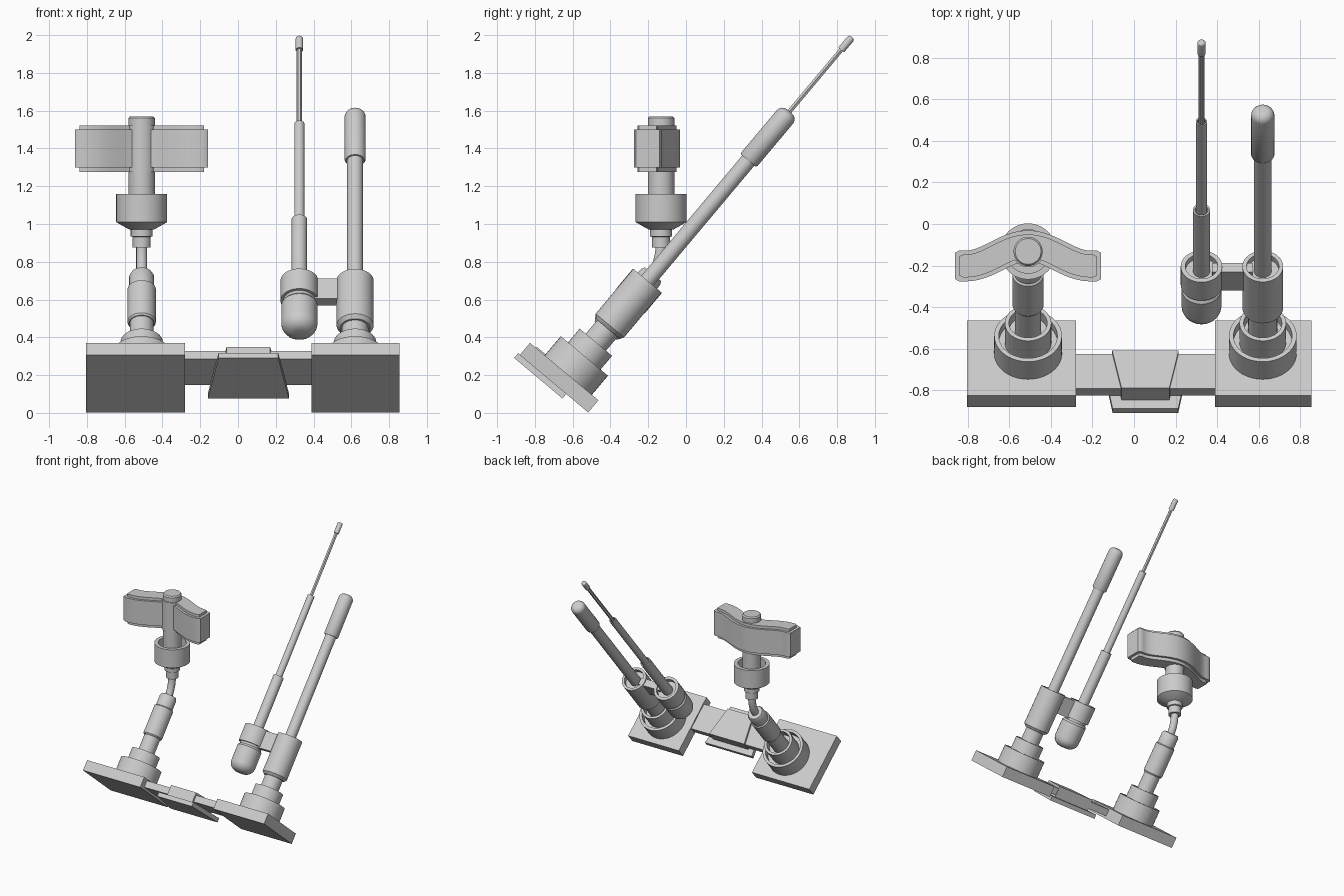
import bpy, bmesh, math
from mathutils import Matrix, Vector

if "Cube" in bpy.data.objects:
    bpy.data.objects.remove(bpy.data.objects["Cube"])

# Tilted frame: local y runs along the plate, local z runs along the levers
TILT = Matrix.Rotation(math.radians(-40), 4, 'X')
B = -0.606                     # lever axis position inside the tilted frame
LX, MX, RX = -0.51, 0.325, 0.62


def finish(name, bm, mat):
    bmesh.ops.recalc_face_normals(bm, faces=bm.faces)
    me = bpy.data.meshes.new(name)
    bm.to_mesh(me)
    bm.free()
    ob = bpy.data.objects.new(name, me)
    bpy.context.collection.objects.link(ob)
    ob.matrix_world = mat
    bpy.ops.object.select_all(action='DESELECT')
    ob.select_set(True)
    bpy.context.view_layer.objects.active = ob
    bpy.ops.object.shade_smooth_by_angle(angle=math.radians(32))
    return ob


def lathe(name, profile, mat, segs=40):
    """Closed solid turned from (radius, height) points around local z."""
    bm = bmesh.new()
    rings = []
    for r, h in profile:
        if r == 0:
            rings.append([bm.verts.new((0, 0, h))] * segs)
        else:
            rings.append([bm.verts.new((r * math.cos(2 * math.pi * i / segs),
                                        r * math.sin(2 * math.pi * i / segs), h))
                          for i in range(segs)])
    for a, b in zip(rings, rings[1:]):
        for i in range(segs):
            j = (i + 1) % segs
            vs = list(dict.fromkeys((a[i], a[j], b[j], b[i])))
            bm.faces.new(vs)
    return finish(name, bm, mat)


def solid(r, h0, h1):
    return [(0, h0), (r, h0), (r, h1), (0, h1)]


def cup(r, h0, h1, wall, depth):
    return [(0, h0), (r, h0), (r, h1), (r - wall, h1), (r - wall, h1 - depth), (0, h1 - depth)]


def arc(r, h, rho, up, n=6):
    """Rounded rim points from the side wall to the cap."""
    s = 1 if up else -1
    return [(r - rho + rho * math.cos(t), h - s * rho + s * rho * math.sin(t))
            for t in [math.pi / 2 * i / n for i in range(n + 1)]]


def prism(name, outline, axis, lo, hi, mat):
    """Extrude a 2D outline between lo and hi along z ('Z') or x ('X')."""
    bm = bmesh.new()
    place = (lambda p, h: (p[0], p[1], h)) if axis == 'Z' else (lambda p, h: (h, p[0], p[1]))
    a = [bm.verts.new(place(p, lo)) for p in outline]
    b = [bm.verts.new(place(p, hi)) for p in outline]
    bm.faces.new(a)
    bm.faces.new(b)
    for i in range(len(a)):
        j = (i + 1) % len(a)
        bm.faces.new((a[i], a[j], b[j], b[i]))
    return finish(name, bm, mat)


def box(name, x0, x1, y0, y1, z0, z1):
    return prism(name, [(x0, y0), (x1, y0), (x1, y1), (x0, y1)], 'Z', z0, z1, TILT)


def axis(x):
    return TILT @ Matrix.Translation((x, B, 0))


# Base plates and the linking bar
box("left_plate", -0.805, -0.28, -0.871, -0.398, -0.331, -0.247)
box("right_plate", 0.39, 0.855, -0.871, -0.398, -0.331, -0.247)
box("link_bar", -0.29, 0.40, -0.817, -0.60, -0.312, -0.258)

# Tapered clip around the link bar
CX = 0.055


def wedge(name, w0, w1, y0, y1, z0, z1):
    prism(name, [(CX - w0, y0), (CX + w0, y0), (CX + w1, y1), (CX - w1, y1)], 'Z', z0, z1, TILT)


wedge("clip_top", 0.115, 0.16, -0.83, -0.595, -0.335, -0.24)
wedge("clip_bottom", 0.158, 0.215, -0.884, -0.55, -0.362, -0.328)

# Stepped sockets on both plates
for side, x in (("left", LX), ("right", RX)):
    lathe(side + "_socket_outer", cup(0.163, -0.26, -0.115, 0.022, 0.05), axis(x))
    lathe(side + "_socket_inner", cup(0.112, -0.25, -0.02, 0.02, 0.06), axis(x))

# Right lever: post, clamp, rod and grip
lathe("right_post", solid(0.07, -0.2, 0.12), axis(RX))
lathe("right_clamp", [(0, 0.075), (0.08, 0.075), (0.098, 0.095), (0.098, 0.405), (0.078, 0.405),
                      (0.078, 0.37), (0, 0.37)], axis(RX))
lathe("right_rod", solid(0.042, 0.3, 1.3), axis(RX))
lathe("right_grip", [(0, 1.235), (0.05, 1.235)] + [(0.056, 1.245)] + arc(0.056, 1.575, 0.04, True)
      + [(0, 1.575)], axis(RX))
box("clamp_bridge", MX + 0.05, RX - 0.05, -0.635, -0.578, 0.258, 0.397)

# Telescopic rod: clamp, knob and thinning stages
lathe("rod_clamp", cup(0.1, 0.267, 0.405, 0.022, 0.035), axis(MX))
lathe("rod_knob", [(0, 0.04)] + arc(0.096, 0.04, 0.07, False)[::-1]
      + [(0.096, 0.235), (0.085, 0.25), (0.085, 0.28), (0, 0.28)], axis(MX))
lathe("rod_stage_1", cup(0.041, 0.3, 0.828, 0.009, 0.02), axis(MX))
lathe("rod_stage_2", cup(0.027, 0.7, 1.49, 0.007, 0.02), axis(MX), 24)
lathe("rod_stage_3", solid(0.014, 1.4, 2.02), axis(MX), 6)
lathe("rod_tip", [(0, 2.0), (0.02, 2.0)] + arc(0.02, 2.088, 0.012, True, 4) + [(0, 2.088)], axis(MX), 20)

# Left lever: stepped tilted post
lathe("left_post", solid(0.063, -0.2, 0.2), axis(LX))
lathe("left_sleeve", [(0, 0.11), (0.068, 0.11), (0.075, 0.12), (0.075, 0.345), (0.066, 0.352),
                      (0.066, 0.43), (0.056, 0.45), (0, 0.45)], axis(LX))

# Bent rod from the tilted post up to the upright head
HY = -0.132
start = TILT @ Vector((LX, B, 0.42))
up = TILT @ Vector((0, 0, 1))
p0, p3 = start, Vector((LX, HY, 0.9))
p1, p2 = p0 + up * 0.07, p3 - Vector((0, 0, 0.07))
cu = bpy.data.curves.new("bent_rod", 'CURVE')
cu.dimensions = '3D'
cu.bevel_depth = 0.029
cu.bevel_resolution = 5
cu.use_fill_caps = True
sp = cu.splines.new('BEZIER')
sp.bezier_points.add(1)
for bp, co, l, r in zip(sp.bezier_points, (p0, p3), (p0 - up * 0.05, p2), (p1, p3 + Vector((0, 0, 0.05)))):
    bp.handle_left_type = bp.handle_right_type = 'FREE'
    bp.co, bp.handle_left, bp.handle_right = co, l, r
bpy.context.collection.objects.link(bpy.data.objects.new("bent_rod", cu))

# Upright head: collar cup and post
head = Matrix.Translation((LX, HY, 0))
lathe("head_cup", [(0, 0.875), (0.048, 0.875), (0.048, 0.932), (0.058, 0.935), (0.058, 0.97), (0.068, 0.972),
                   (0.135, 1.01), (0.135, 1.16), (0.105, 1.16), (0.105, 1.06), (0, 1.06)], head)
lathe("head_post", [(0, 1.03), (0.07, 1.03), (0.07, 1.56), (0.062, 1.57), (0, 1.57)], head)

# Wing handle: wavy band with a raised core
def wave(t):
    """Centre line of the band at a distance t from the post."""
    s = min(abs(t) / 0.3, 1)
    return -0.105 - 0.097 * (0.5 - 0.5 * math.cos(math.pi * s))


def band(name, half_len, half_thick, z0, z1):
    n = 36
    front, back = [], []
    for i in range(n + 1):
        t = half_len * (2 * i / n - 1)
        d = (wave(t + 0.001) - wave(t - 0.001)) / 0.002
        nx, ny = Vector((-d, 1)).normalized()
        k = half_thick * (0.85 if i in (0, n) else 1)
        back.append((LX + t + nx * k, wave(t) + ny * k))
        front.append((LX + t - nx * k, wave(t) - ny * k))
    prism(name, back + front[::-1], 'Z', z0, z1, Matrix.Identity(4))


band("wing_shell", 0.352, 0.074, 1.30, 1.50)
band("wing_core", 0.33, 0.055, 1.275, 1.522)
# Softened hub where the wings meet the post
lathe("wing_hub", solid(0.076, 1.275, 1.522), head)
